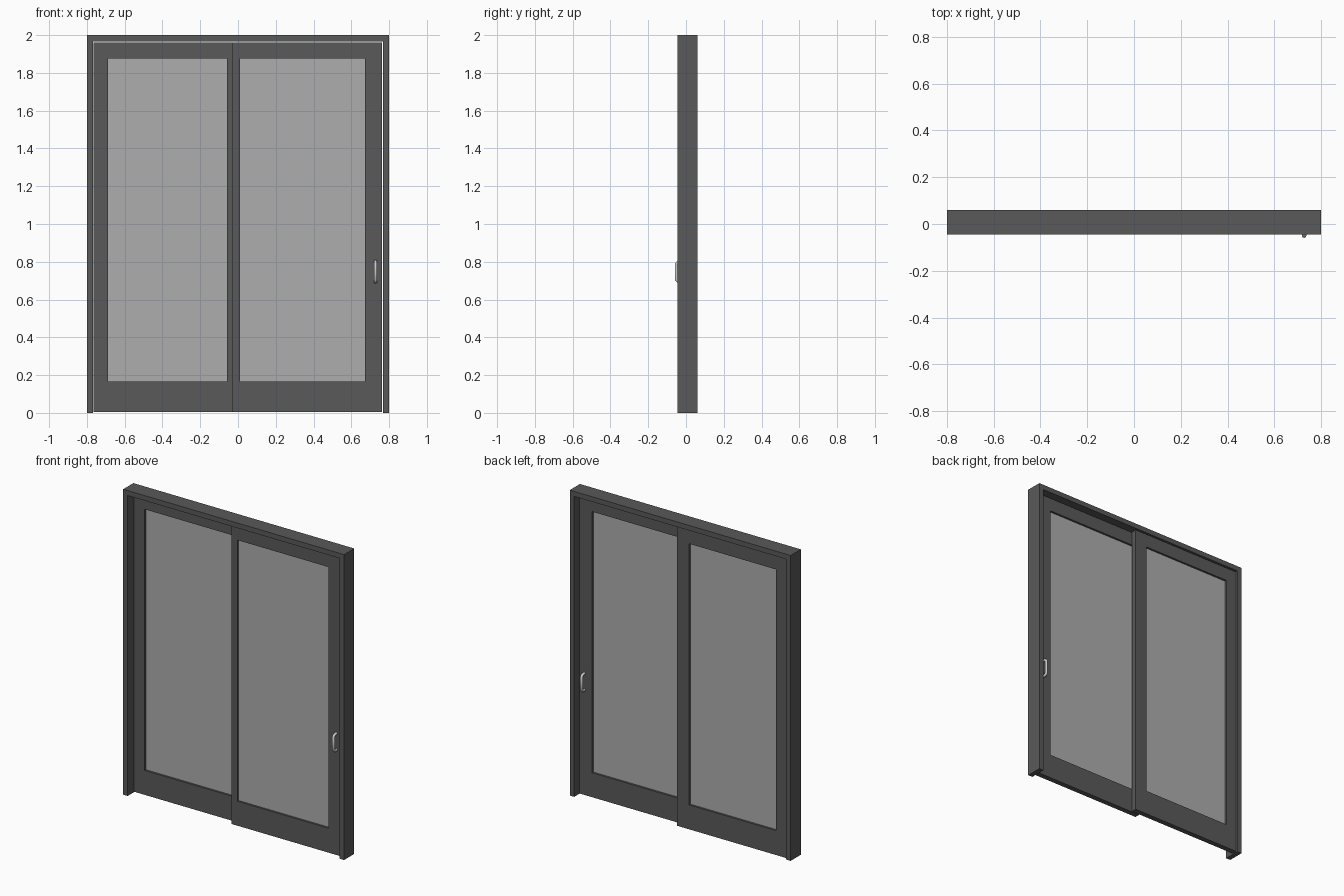
import bpy, bmesh

if "Cube" in bpy.data.objects:
    bpy.data.objects.remove(bpy.data.objects["Cube"])


def material(name, v):
    m = bpy.data.materials.new(name)
    m.diffuse_color = (v, v, v, 1)
    m.use_nodes = True
    m.node_tree.nodes["Principled BSDF"].inputs["Base Color"].default_value = m.diffuse_color
    return m


DARK = material("dark_grey", 0.1)
GLASS = material("glass_grey", 0.42)
STEEL = material("light_grey", 0.55)


def extrude_faces(name, faces, y0, y1, mat):
    """Extrude faces given as (x, z) outlines from y0 to y1."""
    bm = bmesh.new()
    for pts in faces:
        bm.faces.new([bm.verts.new((x, y0, z)) for x, z in pts])
    bmesh.ops.remove_doubles(bm, verts=bm.verts, dist=1e-5)
    # keep the front faces and extrude a copy backwards
    res = bmesh.ops.extrude_face_region(bm, geom=bm.faces[:], use_keep_orig=True)
    new = [g for g in res["geom"] if isinstance(g, bmesh.types.BMVert)]
    bmesh.ops.translate(bm, verts=new, vec=(0, y1 - y0, 0))
    bmesh.ops.recalc_face_normals(bm, faces=bm.faces[:])
    me = bpy.data.meshes.new(name)
    bm.to_mesh(me)
    bm.free()
    me.materials.append(mat)
    ob = bpy.data.objects.new(name, me)
    bpy.context.collection.objects.link(ob)
    return ob


def rect(x0, x1, z0, z1):
    return [(x0, z0), (x1, z0), (x1, z1), (x0, z1)]


def door(name, outer, inner, y0, y1):
    """Sash with mitred rails and stiles, plus a recessed pane."""
    o, i = rect(*outer), rect(*inner)
    ring = [[o[k], o[(k + 1) % 4], i[(k + 1) % 4], i[k]] for k in range(4)]
    extrude_faces(name + "_sash", ring, y0, y1, DARK)
    mid = (y0 + y1) / 2
    extrude_faces(name + "_glass", [i], mid - 0.004, mid + 0.004, GLASS)


def handle(name, y_door, y_end):
    """Pull bar swept along a C-shaped path with cut corners."""
    s = 1 if y_end > y_door else -1
    x, r, c = 0.728, 0.009, 0.012
    y = y_end - s * r
    z0, z1 = 0.694, 0.801
    path = [(y_door, z0), (y - s * c, z0), (y, z0 + c),
            (y, z1 - c), (y - s * c, z1), (y_door, z1)]
    cu = bpy.data.curves.new(name, 'CURVE')
    cu.dimensions = '3D'
    cu.bevel_depth = r
    cu.bevel_resolution = 2
    cu.use_fill_caps = True
    sp = cu.splines.new('POLY')
    sp.points.add(len(path) - 1)
    for p, (py, pz) in zip(sp.points, path):
        p.co = (x, py, pz, 1)
    cu.materials.append(STEEL)
    bpy.context.collection.objects.link(bpy.data.objects.new(name, cu))


# Outer frame: two jambs and a header, open at the bottom
W, w, H, h = 0.8, 0.768, 2.0, 1.967
extrude_faces("outer_frame", [
    [(-W, 0), (-w, 0), (-w, h), (-W, H)],
    [(-W, H), (-w, h), (w, h), (W, H)],
    [(w, 0), (W, 0), (W, H), (w, h)],
], -0.045, 0.06, DARK)

# Sliding door in front, fixed door behind
door("sliding_door", (-0.03, 0.763, 0.005, 1.962), (0.01, 0.672, 0.165, 1.875), -0.022, 0.012)
door("fixed_door", (-0.765, 0.03, 0.005, 1.962), (-0.688, -0.058, 0.165, 1.875), 0.017, 0.051)

# Pull handles on both sides of the sliding door
handle("front_handle", -0.02, -0.06)
handle("back_handle", 0.01, 0.05)
